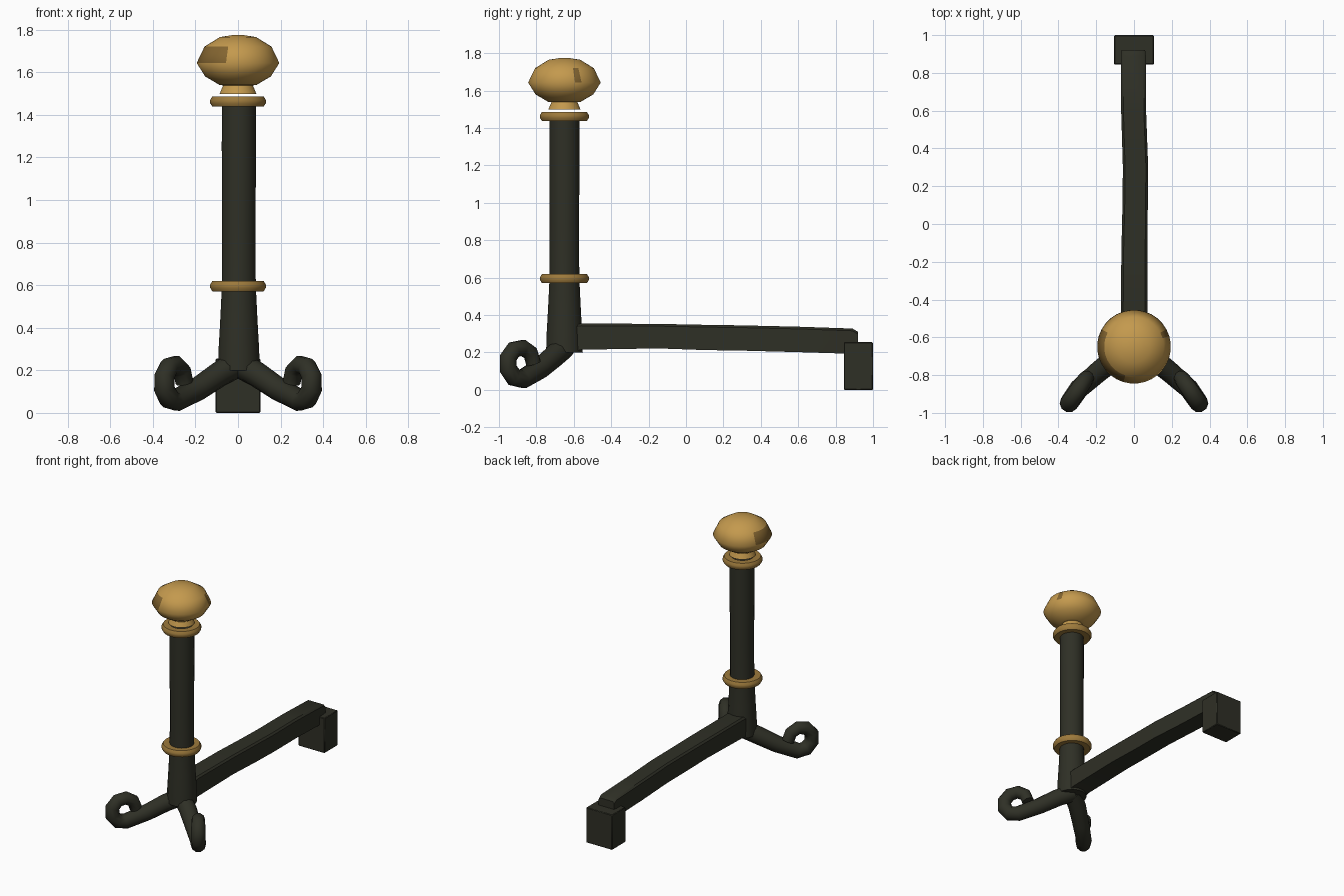
import bpy, bmesh, math
from mathutils import Vector

if "Cube" in bpy.data.objects:
    bpy.data.objects.remove(bpy.data.objects["Cube"])

POST_Y = -0.65


def material(name, rgb):
    m = bpy.data.materials.new(name)
    m.use_nodes = True
    m.diffuse_color = (*rgb, 1)
    m.node_tree.nodes["Principled BSDF"].inputs["Base Color"].default_value = (*rgb, 1)
    return m


iron = material("dark iron", (0.028, 0.029, 0.019))
brass = material("brass", (0.55, 0.32, 0.075))
aged = material("aged brass", (0.34, 0.195, 0.045))
tarnish = material("tarnished brass", (0.23, 0.13, 0.03))


def finish(name, bm, mats, angle=40):
    bmesh.ops.recalc_face_normals(bm, faces=bm.faces)
    me = bpy.data.meshes.new(name)
    bm.to_mesh(me)
    bm.free()
    for m in mats:
        me.materials.append(m)
    ob = bpy.data.objects.new(name, me)
    bpy.context.collection.objects.link(ob)
    bpy.ops.object.select_all(action="DESELECT")
    ob.select_set(True)
    bpy.context.view_layer.objects.active = ob
    bpy.ops.object.shade_smooth_by_angle(angle=math.radians(angle))
    return ob


def skin(bm, rings, caps=True, closed=False):
    """Join vertex rings into a tube."""
    loops = [[bm.verts.new(p) for p in ring] for ring in rings]
    pairs = list(zip(loops, loops[1:])) + ([(loops[-1], loops[0])] if closed else [])
    for a, b in pairs:
        for i in range(len(a)):
            j = (i + 1) % len(a)
            bm.faces.new((a[i], a[j], b[j], b[i]))
    if caps and not closed:
        bm.faces.new(loops[0][::-1])
        bm.faces.new(loops[-1])


def lathe(profile, sides, closed=False, cx=0.0):
    """Turn (radius, height) points about the post axis."""
    bm = bmesh.new()
    turns = [2 * math.pi * (i + 0.5) / sides for i in range(sides)]
    skin(bm, [[(cx + r * math.cos(t), POST_Y + r * math.sin(t), z) for t in turns]
              for r, z in profile], closed=closed)
    return bm


# Upright post, slightly flared at the foot
finish("post", lathe([(0.1, 0.2), (0.097, 0.3), (0.09, 0.42), (0.081, 0.6),
                      (0.08, 0.9), (0.082, 1.25), (0.081, 1.46)], 16, cx=0.004), [iron])

# Two collars round the post
for name, z in (("lower_collar", 0.595), ("upper_collar", 1.462)):
    ring = [(0.075, -0.024), (0.121, -0.024), (0.131, -0.008),
            (0.131, 0.008), (0.121, 0.024), (0.075, 0.024)]
    finish(name, lathe([(r, z + h) for r, h in ring], 32, closed=True), [aged], 50)

# Knob with its neck, and tarnished patches on the band above its widest line
bm = lathe([(0.087, 1.498), (0.07, 1.538), (0.087, 1.54), (0.155, 1.58), (0.195, 1.643),
            (0.158, 1.72), (0.085, 1.765), (0.02, 1.775)], 32)
for f in bm.faces:
    c = f.calc_center_median()
    turn = math.degrees(math.atan2(c.y - POST_Y, c.x)) % 360
    if 1.65 < c.z < 1.71 and (17 < turn < 28 or 155 < turn < 250):
        f.material_index = 1
finish("knob", bm, [brass, tarnish], 60)

# Long log bar, hand forged so its section wanders a little
bm = bmesh.new()
stations = [(-0.62, 0.0, 0.07, 0.2, 0.345), (-0.56, 0.0, 0.07, 0.215, 0.355),
            (-0.15, 0.002, 0.069, 0.222, 0.353), (0.1, 0.006, 0.067, 0.213, 0.348),
            (0.3, 0.008, 0.067, 0.21, 0.345), (0.6, -0.002, 0.066, 0.202, 0.338),
            (0.89, -0.003, 0.066, 0.193, 0.328), (0.92, -0.003, 0.062, 0.193, 0.31)]
rings = []
for y, x, w, low, high in stations:
    c = 0.012
    rings.append([(x - w, y, low), (x + w, y, low), (x + w, y, high - c),
                  (x + w - c, y, high), (x - w + c, y, high), (x - w, y, high - c)])
skin(bm, rings)
finish("log_bar", bm, [iron])

# Block foot at the rear
bm = bmesh.new()
bmesh.ops.create_cube(bm, size=1)
for v in bm.verts:
    v.co = (v.co.x * 0.21, 0.922 + v.co.y * 0.155, 0.1275 + v.co.z * 0.255)
bmesh.ops.bevel(bm, geom=bm.edges[:], offset=0.004, segments=1, affect="EDGES")
finish("rear_foot", bm, [iron])


# Front legs, each a bar sloping out and curling into a loop
def leg(name, side):
    centre = Vector((0.30, -0.885, 0.142))
    out = Vector((0.57, -0.82, 0)).normalized()
    path = [(Vector((0.0, -0.65, 0.23)), 0.062), (Vector((0.09, -0.705, 0.18)), 0.06),
            (Vector((0.185, -0.78, 0.115)), 0.056)]
    for k in range(8):
        a = math.radians(-100 + 40 * k)
        path.append((centre + 0.085 * (out * math.cos(a) + Vector((0, 0, math.sin(a)))),
                     0.052 - 0.0015 * k))
    points = [p for p, r in path]
    rings = []
    for i, (p, r) in enumerate(path):
        d = (points[min(i + 1, len(path) - 1)] - points[max(i - 1, 0)]).normalized()
        across = Vector((-out.y, out.x, 0))
        across = (across - d * across.dot(d)).normalized()
        up = d.cross(across)
        ring = []
        for s in range(10):
            t = 2 * math.pi * s / 10
            q = p + r * (across * math.cos(t) + up * math.sin(t))
            ring.append((side * q.x, q.y, q.z))
        rings.append(ring)
    bm = bmesh.new()
    skin(bm, rings)
    finish(name, bm, [iron], 50)


leg("left_leg", 1)
leg("right_leg", -1)
